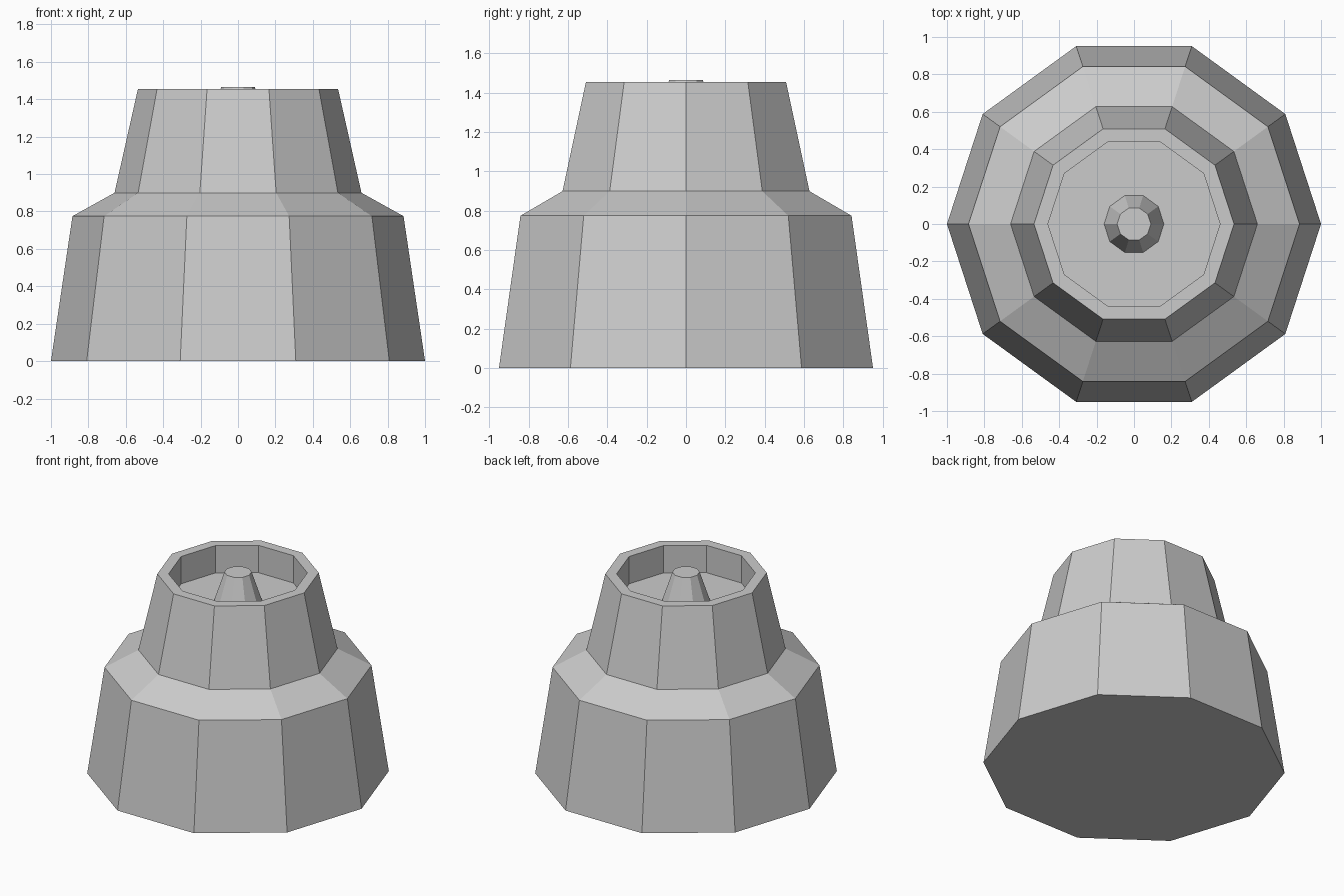
import bpy, bmesh
from math import cos, sin, tau

if "Cube" in bpy.data.objects:
    bpy.data.objects.remove(bpy.data.objects["Cube"])

SIDES = 10


def lathe(name, profile):
    """Revolve (radius, z) points into a closed ten-sided solid."""
    bm = bmesh.new()
    rings = [[bm.verts.new((r * cos(tau * i / SIDES), r * sin(tau * i / SIDES), z))
              for i in range(SIDES)] for r, z in profile]
    for low, high in zip(rings, rings[1:]):
        for i in range(SIDES):
            j = (i + 1) % SIDES
            bm.faces.new((low[i], low[j], high[j], high[i]))
    bm.faces.new(rings[0][::-1])
    bm.faces.new(rings[-1])
    mesh = bpy.data.meshes.new(name)
    bm.to_mesh(mesh)
    bm.free()
    obj = bpy.data.objects.new(name, mesh)
    bpy.context.collection.objects.link(obj)
    return obj


# Stepped body with a recessed top, rising to a tapered post in the middle
lathe("stepped_body", [
    (1.0, 0.0), (0.885, 0.775), (0.66, 0.90), (0.535, 1.455),  # outside
    (0.46, 1.455), (0.46, 1.255),                              # rim and recess
    (0.16, 1.255), (0.09, 1.465),                              # floor and post
])
